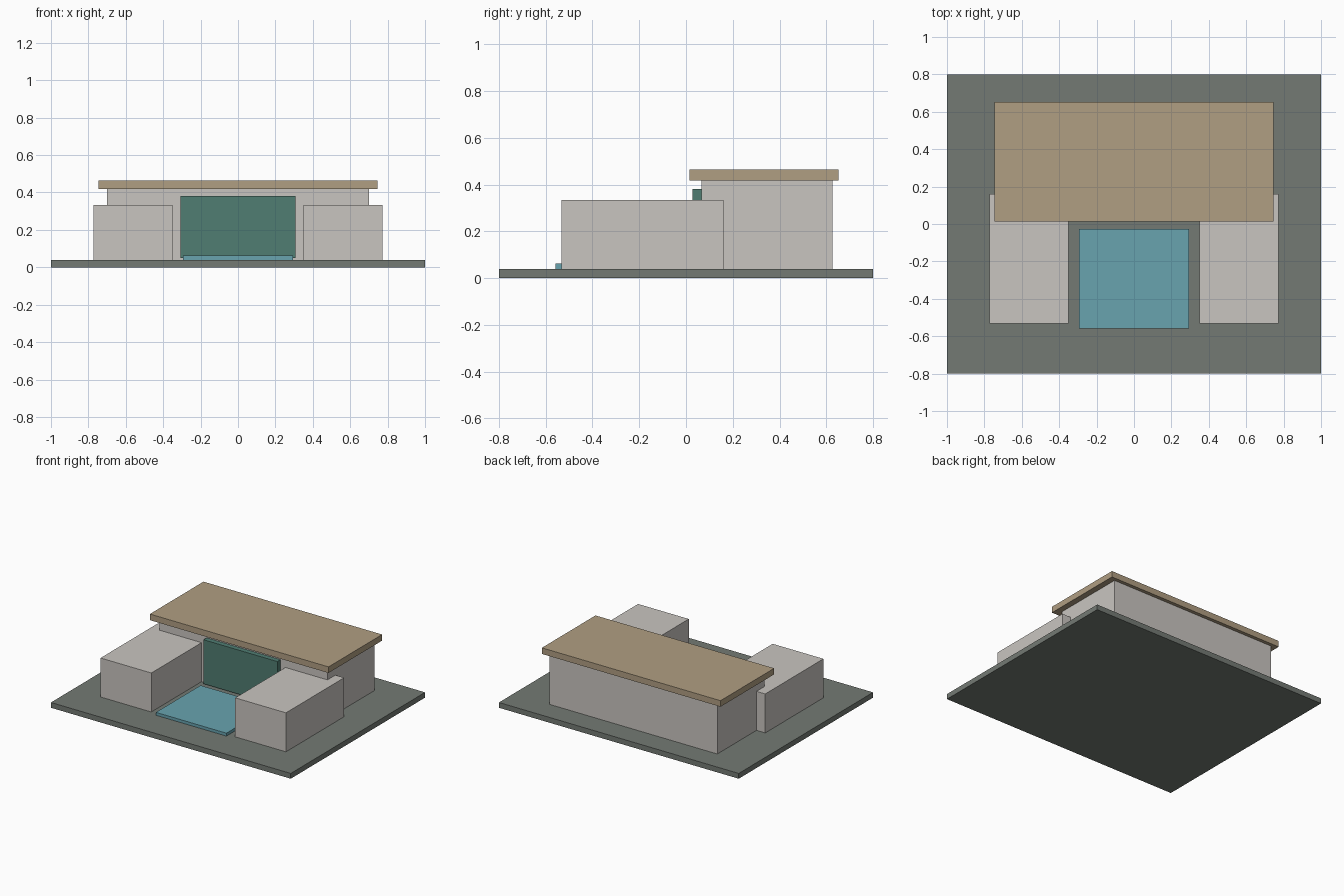
import bpy
import bmesh
from mathutils import Vector

default = bpy.data.objects.get("Cube")
if default:
    bpy.data.objects.remove(default, do_unlink=True)


def material(name, rgb):
    mat = bpy.data.materials.new(name)
    mat.use_nodes = True
    colour = (*rgb, 1.0)
    mat.diffuse_color = colour
    bsdf = mat.node_tree.nodes["Principled BSDF"]
    bsdf.inputs["Base Color"].default_value = colour
    bsdf.inputs["Roughness"].default_value = 0.8
    return mat


def box(name, low, high, mat):
    """Axis-aligned block between two opposite corners."""
    low, high = Vector(low), Vector(high)
    mesh = bpy.data.meshes.new(name)
    bm = bmesh.new()
    bmesh.ops.create_cube(bm, size=1)
    bmesh.ops.scale(bm, vec=high - low, verts=bm.verts)
    bm.to_mesh(mesh)
    bm.free()
    mesh.materials.append(mat)
    obj = bpy.data.objects.new(name, mesh)
    obj.location = (low + high) / 2
    bpy.context.collection.objects.link(obj)
    return obj


stone = material("grey green paving", (0.174, 0.195, 0.174))
plaster = material("pale plaster", (0.584, 0.558, 0.527))
timber = material("tan roof", (0.434, 0.342, 0.223))
glass = material("dark green glass", (0.08, 0.205, 0.168))
water = material("pool blue", (0.138, 0.366, 0.429))

GROUND = 0.04
EAVES = 0.418

# Ground slab
box("ground_slab", (-1, -0.8, 0), (1, 0.8, GROUND), stone)

# Main block under an overhanging flat roof
box("main_block", (-0.7, 0.066, GROUND), (0.7, 0.627, EAVES), plaster)
box("flat_roof", (-0.745, 0.014, EAVES), (0.745, 0.653, 0.464), timber)

# Side wings, one each side of the courtyard
for side, name in ((1, "left_wing"), (-1, "right_wing")):
    inner, outer = sorted((side * 0.35, side * 0.773))
    box(name, (inner, -0.533, GROUND), (outer, 0.16, 0.334), plaster)

# Glazed wall and pool in the courtyard
box("glass_wall", (-0.308, 0.028, 0.05), (0.308, 0.07, 0.382), glass)
box("pool", (-0.294, -0.558, GROUND), (0.294, -0.026, 0.062), water)
